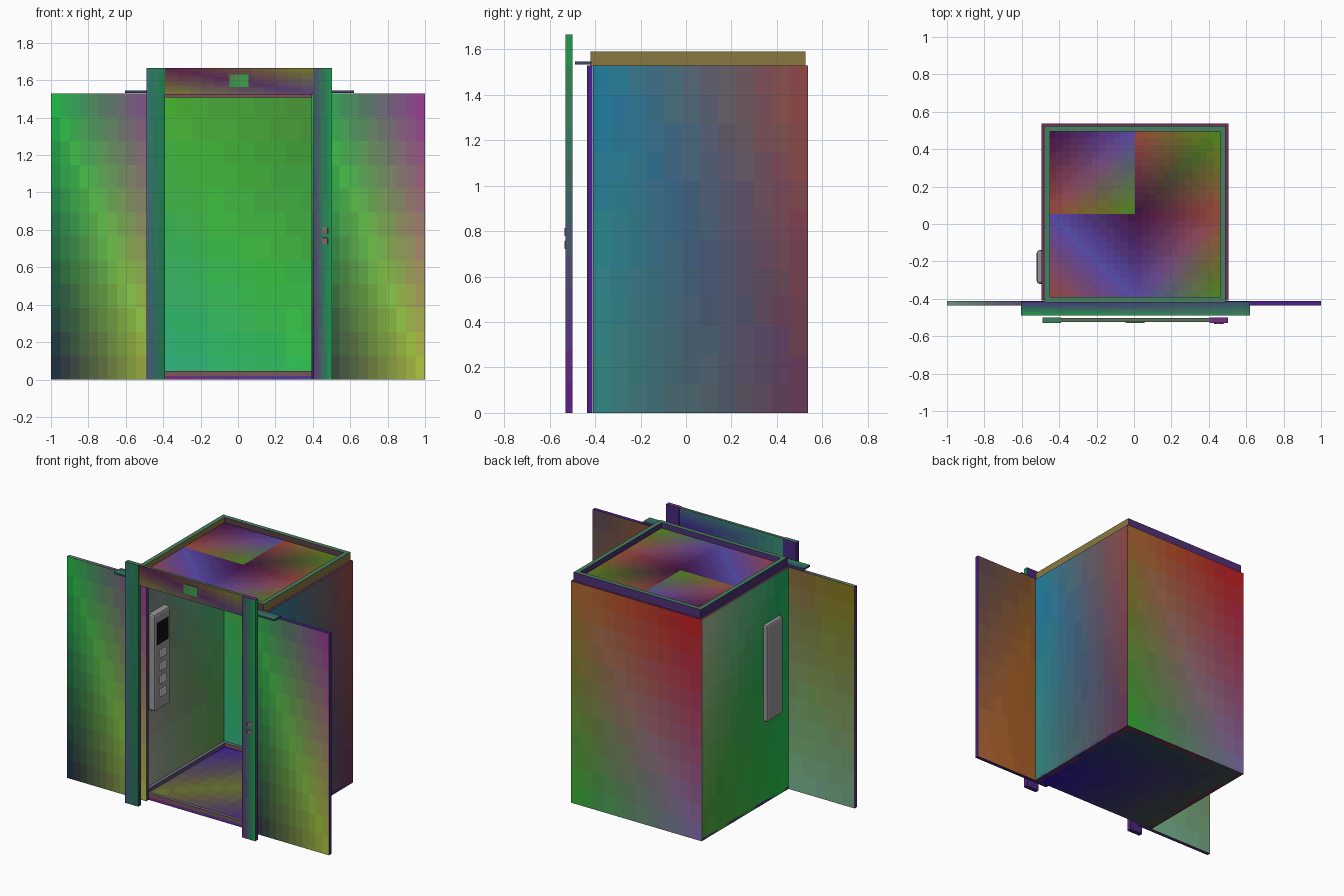
import bpy, bmesh
from mathutils import Matrix, Vector

if "Cube" in bpy.data.objects:
    bpy.data.objects.remove(bpy.data.objects["Cube"])

CX = 0.005  # centre line of the cabin
SIDES = {(1, -1): "F", (1, 1): "B", (0, -1): "L", (0, 1): "R", (2, -1): "D", (2, 1): "T"}


def tone(rgb):
    # shared material from screen colour, rounded so that near shades are reused
    rgb = [min(255, max(0, round(c / 8) * 8)) for c in rgb]
    key = "tone_%03d_%03d_%03d" % tuple(rgb)
    mat = bpy.data.materials.get(key)
    if not mat:
        mat = bpy.data.materials.new(key)
        mat.diffuse_color = (*[((c / 255 + 0.055) / 1.055) ** 2.4 if c > 10 else c / 3295 for c in rgb], 1)
        mat.use_nodes = True
        mat.node_tree.nodes["Principled BSDF"].inputs["Base Color"].default_value = mat.diffuse_color
    return mat


def blend(cols, u, v):
    # four corner colours (low-low, high-low, low-high, high-high) over two triangles
    a, b, c, d = [Vector(k) for k in cols[:4]]
    if len(cols) > 4:  # diagonal runs the other way
        a, b, c, d, u = b, a, d, c, 1 - u
    if u + v < 1:
        return a + u * (b - a) + v * (c - a)
    return d + (1 - u) * (c - d) + (1 - v) * (b - d)


def paint(ob, cols):
    # cols: one colour, or a dict side -> colour or corner colours
    if not isinstance(cols, dict):
        cols = {"*": cols}
    me = ob.data
    lo = [min(v.co[i] for v in me.vertices) for i in range(3)]
    hi = [max(v.co[i] for v in me.vertices) for i in range(3)]
    slots = {}
    for p in me.polygons:
        ax = max(range(3), key=lambda i: abs(p.normal[i]))
        col = cols.get(SIDES[ax, 1 if p.normal[ax] > 0 else -1], cols["*"])
        if not isinstance(col[0], (int, float)):
            i, j = [k for k in range(3) if k != ax]
            col = blend(col, (p.center[i] - lo[i]) / (hi[i] - lo[i]), (p.center[j] - lo[j]) / (hi[j] - lo[j]))
        mat = tone(col)
        if mat.name not in slots:
            slots[mat.name] = len(slots)
            me.materials.append(mat)
        p.material_index = slots[mat.name]
    return ob


def finish(name, bm, cols):
    bmesh.ops.recalc_face_normals(bm, faces=bm.faces)
    me = bpy.data.meshes.new(name)
    bm.to_mesh(me)
    bm.free()
    ob = bpy.data.objects.new(name, me)
    bpy.context.collection.objects.link(ob)
    return paint(ob, cols)


def box(name, x, y, z, cols, bevel=0, n=12):
    bm = bmesh.new()
    size = [b - a for a, b in (x, y, z)]
    mid = [(a + b) / 2 for a, b in (x, y, z)]
    bmesh.ops.create_cube(bm, size=1, matrix=Matrix.Translation(mid) @ Matrix.Diagonal((*size, 1)))
    if isinstance(cols, dict):  # grid to carry the colour gradient
        bmesh.ops.subdivide_edges(bm, edges=bm.edges[:], cuts=n - 1, use_grid_fill=True)
    ob = finish(name, bm, cols)
    if bevel:
        mod = ob.modifiers.new("bevel", "BEVEL")
        mod.width, mod.segments = bevel, 2
    return ob


def rim(name, x, y, z, w, cols):
    # rectangular picture-frame ring
    bm = bmesh.new()
    rings = []
    for d, h in ((0, z[0]), (0, z[1]), (w, z[1]), (w, z[0])):
        rings.append([bm.verts.new(p) for p in (
            (x[0] + d, y[0] + d, h), (x[1] - d, y[0] + d, h),
            (x[1] - d, y[1] - d, h), (x[0] + d, y[1] - d, h))])
    for i in range(4):
        a, b = rings[i], rings[(i + 1) % 4]
        for j in range(4):
            k = (j + 1) % 4
            bm.faces.new((a[j], a[k], b[k], b[j]))
    return finish(name, bm, cols)


def arrow(name, pts, y, cols):
    # outline in x, z extruded along y
    bm = bmesh.new()
    face = bm.faces.new([bm.verts.new((px, y[0], pz)) for px, pz in pts])
    new = bmesh.ops.extrude_face_region(bm, geom=[face])["geom"]
    bmesh.ops.translate(bm, vec=(0, y[1] - y[0], 0),
                        verts=[v for v in new if isinstance(v, bmesh.types.BMVert)])
    return finish(name, bm, cols)


INDIGO, GREY = (75, 40, 130), (150, 150, 150)

# cabin shell
box("left_wall", (-0.495, -0.455), (-0.41, 0.535), (0, 1.53), {
    "*": (110, 50, 90), "B": (136, 110, 150),
    "L": ((28, 198, 75), (85, 170, 57), (28, 179, 104), (179, 189, 160)),
    "R": ((172, 163, 163), (90, 163, 72), (127, 136, 145), (55, 200, 127))})
box("right_wall", (0.465, 0.505), (-0.41, 0.535), (0, 1.53), {
    "*": (110, 50, 90), "L": (60, 140, 80), "B": (100, 140, 50),
    "R": ((50, 139, 128), (105, 55, 83), (28, 133, 167), (155, 72, 67))})
box("back_wall", (-0.494, 0.504), (0.495, 0.536), (0, 1.53), {
    "*": (110, 50, 90), "R": (125, 60, 75), "L": (90, 150, 80),
    "F": ((44, 183, 139), (50, 200, 78), (72, 183, 50), (72, 144, 55)),
    "B": ((136, 114, 178), (50, 178, 50), (193, 21, 29), (178, 107, 43), "/")})

# floor and its raised border
box("floor", (-0.495, 0.505), (-0.41, 0.535), (-0.0, 0.02), {
    "*": INDIGO, "F": ((135, 35, 120), (65, 65, 165), (120, 40, 120), (65, 60, 160)),
    "T": ((110, 115, 50), (60, 12, 165), (55, 8, 170), (110, 125, 40), "/"),
    "D": ((80, 95, 70), (50, 15, 190), (70, 90, 80), (45, 75, 90))})
rim("floor_border", (-0.455, 0.465), (-0.41, 0.495), (0.02, 0.045), 0.022,
    {"*": (110, 100, 110), "F": (120, 85, 90), "T": (110, 110, 130), "R": (90, 80, 110)})

# roof rim, ceiling border and four recessed panels
rim("roof_rim", (-0.48, 0.49), (-0.42, 0.525), (1.53, 1.59), 0.03,
    {"*": (70, 50, 110), "T": (75, 130, 100), "R": (135, 120, 65), "B": (80, 45, 120), "F": (90, 60, 70)})
rim("ceiling_border", (-0.455, 0.465), (-0.41, 0.495), (1.508, 1.53), 0.022, (135, 70, 100))
RUST, VIOLET, DARK, LEAF = (165, 75, 60), (90, 76, 178), (65, 12, 65), (80, 145, 20)
panels = {"front_left": ((-0.455, CX), (-0.4, 0.053), (RUST, VIOLET, VIOLET, DARK)),
          "front_right": ((CX, 0.465), (-0.4, 0.053), (VIOLET, LEAF, DARK, RUST, "/")),
          "back_left": ((-0.455, CX), (0.053, 0.497), (RUST, LEAF, DARK, VIOLET, "/")),
          "back_right": ((CX, 0.465), (0.053, 0.497), (DARK, RUST, RUST, LEAF, "/"))}
for name, (x, y, cols) in panels.items():
    box("ceiling_panel_" + name, x, y, (1.528, 1.553), {"*": (100, 60, 100), "T": cols})

# open sliding doors and the track above them
door_front = ((24, 31, 64), (183, 200, 67), (28, 189, 72), (155, 50, 155))
box("left_door", (-1.0, -0.395), (-0.436, -0.411), (0, 1.53), {
    "*": (85, 50, 120), "F": door_front, "T": ((110, 150, 125), (85, 35, 110), (110, 150, 125), (85, 35, 110)),
    "B": ((121, 171, 143), (114, 193, 150), (135, 120, 20), (135, 105, 70))})
box("right_door", (0.392, 1.0), (-0.436, -0.411), (0, 1.53), {
    "*": (75, 35, 135), "F": door_front,
    "B": ((164, 93, 28), (186, 107, 57), (143, 86, 28), (86, 71, 86))})
box("door_track", (-0.605, 0.62), (-0.488, -0.415), (1.533, 1.546), {
    "*": (55, 70, 100), "T": ((30, 165, 65), (55, 140, 90), (70, 50, 130), (60, 80, 110))})

# landing doorway
jamb_side = ((100, 25, 140), (100, 25, 140), (40, 155, 75), (40, 155, 75))
box("left_jamb", (-0.49, -0.39), (-0.53, -0.5), (0, 1.665), {
    "*": INDIGO, "R": jamb_side, "T": (60, 130, 100),
    "F": ((75, 85, 130), (25, 120, 70), (55, 120, 115), (30, 130, 75))})
box("right_jamb", (0.403, 0.503), (-0.53, -0.5), (0, 1.665), {
    "*": INDIGO, "R": jamb_side, "T": (110, 50, 130),
    "F": ((105, 45, 125), (20, 165, 75), (75, 80, 110), (25, 160, 75))})
box("header", (-0.39, 0.403), (-0.523, -0.503), (1.525, 1.665), {
    "*": (90, 110, 90), "F": ((125, 130, 55), (85, 65, 120), (95, 28, 72), (125, 130, 40)),
    "B": ((55, 155, 115), (65, 20, 150), (55, 150, 115), (60, 110, 125))})
box("floor_indicator", (-0.045, 0.055), (-0.528, -0.52), (1.565, 1.63), {
    "*": (60, 130, 80), "F": ((30, 165, 70), (60, 165, 80), (95, 125, 75), (45, 165, 80))}, n=4)

# call buttons on the right jamb, each with an arrow marker
for name, z, s in (("up", 0.796, 1), ("down", 0.74, -1)):
    box(name + "_call_button", (0.448, 0.48), (-0.535, -0.528), (z - 0.018, z + 0.018), (125, 105, 110), 0.003)
    arrow(name + "_arrow", [(0.428, z - 0.01 * s), (0.446, z - 0.01 * s), (0.437, z + 0.012 * s)],
          (-0.534, -0.528), (120, 90, 80))

# control panel set through the left wall
box("control_panel", (-0.52, -0.412), (-0.32, -0.14), (0.565, 1.235), GREY, 0.015)
box("control_screen", (-0.42, -0.408), (-0.297, -0.175), (1.02, 1.17), (20, 20, 20))
for i in range(4):
    z = 0.945 - i * 0.09
    box("floor_button_%d" % (i + 1), (-0.42, -0.402), (-0.265, -0.195), (z - 0.025, z + 0.025), (200, 200, 200), 0.005)
